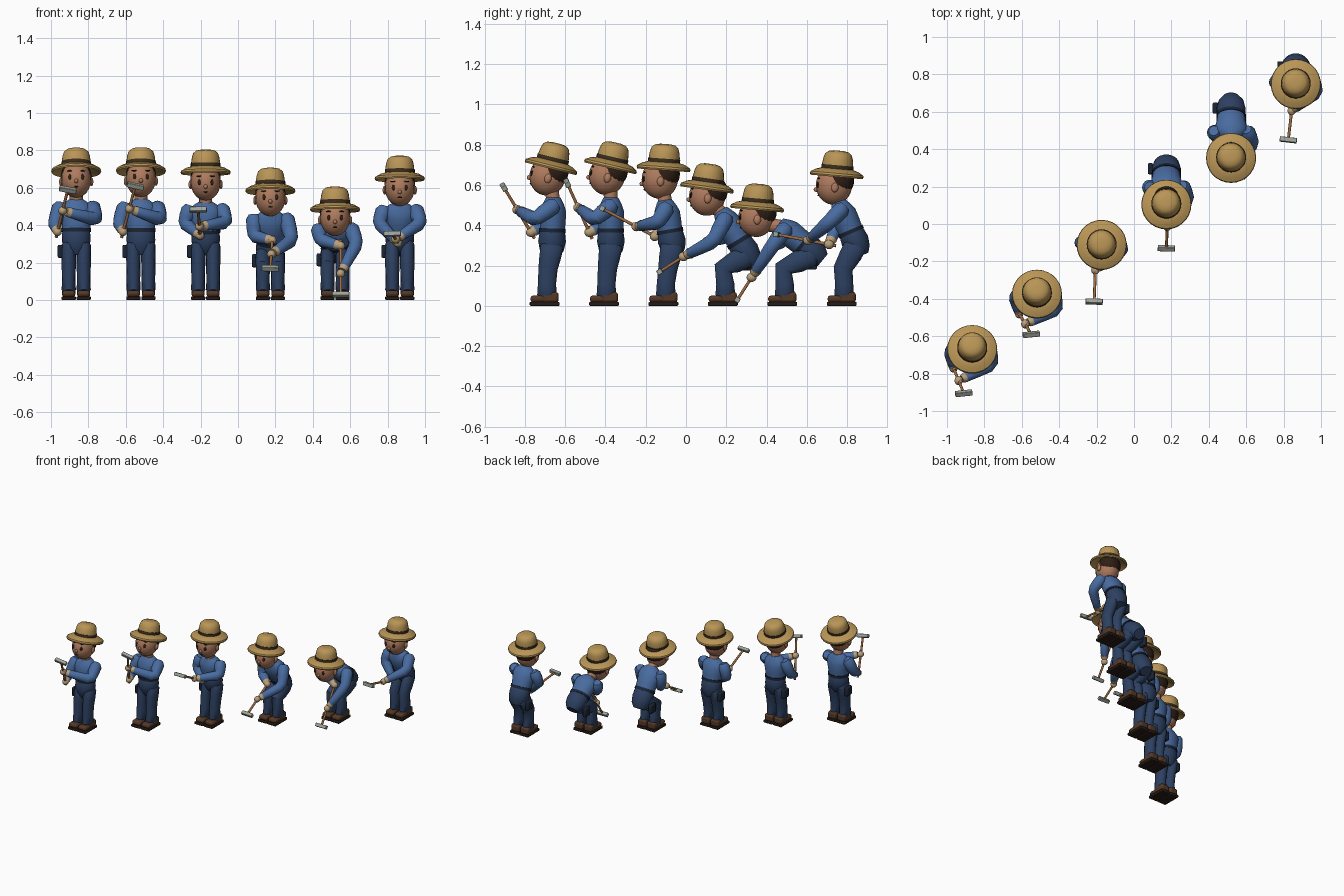
import bpy, bmesh, math
from mathutils import Vector as V, Matrix as M

if "Cube" in bpy.data.objects:
    bpy.data.objects.remove(bpy.data.objects["Cube"])


def material(name, *srgb):
    m = bpy.data.materials.new(name)
    m.diffuse_color = (*[c ** 2.2 for c in srgb], 1)
    m.use_nodes = True
    m.node_tree.nodes["Principled BSDF"].inputs["Base Color"].default_value = m.diffuse_color
    return m


STRAW = material("straw", .72, .58, .34)
BAND = material("dark_band", .24, .19, .14)
SKIN = material("skin", .68, .48, .37)
DARK = material("dark_hair", .20, .14, .11)
SHIRT = material("shirt_blue", .29, .42, .62)
DENIM = material("denim", .19, .26, .38)
BELT = material("belt", .13, .16, .22)
BOOT = material("boot_brown", .33, .23, .17)
SOLE = material("sole", .17, .13, .11)
GLOVE = material("glove", .72, .62, .48)
WOOD = material("wood", .62, .42, .26)
STEEL = material("steel", .62, .64, .60)
made = []
state = {"origin": V(), "tag": ""}


def finish(name, mat, bm):
    bmesh.ops.recalc_face_normals(bm, faces=bm.faces[:])
    me = bpy.data.meshes.new(name)
    bm.to_mesh(me)
    bm.free()
    ob = bpy.data.objects.new(name + state["tag"], me)
    ob.location = state["origin"]
    me.materials.append(mat)
    bpy.context.collection.objects.link(ob)
    made.append(ob)
    return ob


def skin_rings(bm, rings):
    for a, b in zip(rings, rings[1:]):
        for k in range(len(a)):
            j = (k + 1) % len(a)
            bm.faces.new((a[k], a[j], b[j], b[k]))
    bm.faces.new(rings[0])
    bm.faces.new(rings[-1])


def tube(name, mat, pts, radii, n=14, rounded=True):
    """Tapered elliptical tube along a path, side axis carried from X."""
    pts = [V(p) for p in pts]
    radii = [r if isinstance(r, tuple) else (r, r) for r in radii]
    if rounded:
        for end, nxt in ((0, 1), (-1, -2)):
            out = (pts[end] - pts[nxt]).normalized()
            r = radii[end]
            cap = (pts[end] + out * min(r) * .55, (r[0] * .65, r[1] * .65))
            at = 0 if end == 0 else len(pts)
            pts.insert(at, cap[0])
            radii.insert(at, cap[1])
    bm, rings, side = bmesh.new(), [], V((1, 0, 0))
    for i, (p, r) in enumerate(zip(pts, radii)):
        t = V()
        if i > 0:
            t += (p - pts[i - 1]).normalized()
        if i < len(pts) - 1:
            t += (pts[i + 1] - p).normalized()
        t.normalize()
        side = (side - t * side.dot(t)).normalized()
        up = t.cross(side)
        rings.append([bm.verts.new(p + side * r[0] * math.cos(a) + up * r[1] * math.sin(a))
                      for a in (k * math.tau / n for k in range(n))])
    skin_rings(bm, rings)
    return finish(name, mat, bm)


def ball(name, mat, centre, size, frame=M(), seg=16):
    bm = bmesh.new()
    bmesh.ops.create_uvsphere(bm, u_segments=seg, v_segments=seg * 3 // 4, radius=1,
                              matrix=frame @ M.Translation(centre) @ M.Diagonal((*size, 1)))
    return finish(name, mat, bm)


def box(name, mat, centre, size, frame=M(), bevel=.005):
    bm = bmesh.new()
    bmesh.ops.create_cube(bm, size=1, matrix=frame @ M.Translation(centre) @ M.Diagonal((*size, 1)))
    ob = finish(name, mat, bm)
    mod = ob.modifiers.new("soft_edges", "BEVEL")
    mod.width, mod.segments = bevel, 2
    return ob


def lathe(name, mat, profile, frame, n=28):
    bm = bmesh.new()
    rings = [[bm.verts.new(frame @ V((r * math.cos(a), r * math.sin(a), z)))
              for a in (k * math.tau / n for k in range(n))] for r, z in profile]
    skin_rings(bm, rings)
    return finish(name, mat, bm)


def figure(i, pelvis, chest, head, hat, tilt, knee, elbow_l, elbow_r, grip, tool, slide):
    state["origin"] = V((-.865 + .346 * i, -.69 + .295 * i, 0))
    state["tag"] = f"_{i + 1}"
    P, C = V((0, *pelvis)), V((0, *chest))
    spine = lambda t: P.lerp(C, t)
    # torso: trouser seat, belt, shirt, neck
    tube("trouser_seat", DENIM, [spine(-.3), spine(0), spine(.35)],
         [(.068, .06), (.077, .07), (.074, .063)], 18)
    tube("belt", BELT, [spine(.3), spine(.43)], [(.079, .067)] * 2, 18, False)
    tube("shirt", SHIRT, [spine(t) for t in (.35, .65, 1, 1.2, 1.36, 1.46)],
         [(.074, .062), (.078, .065), (.088, .066), (.085, .056), (.06, .044), (.036, .036)], 18, False)
    tube("neck", SKIN, [spine(1.3), V((0, head[0] + .015, head[1] - .03))], [.035, .035], rounded=False)
    # legs, boots
    for s, side in ((-1, "right"), (1, "left")):
        x = s * .04
        hip = P + V((x, 0, -.025))
        kn = V((x, knee, .185))
        tube(side + "_trouser_leg", DENIM,
             [hip, hip.lerp(kn, .5), kn, V((x, 0, .11)), V((x, 0, .055))],
             [(.038, .058), (.039, .055), (.038, .049), (.036, .046), (.038, .05)], rounded=True)
        box(side + "_boot_sole", SOLE, (x, -.012, .01), (.076, .148, .02))
        box(side + "_boot_toe", BOOT, (x, -.04, .034), (.07, .085, .036), bevel=.015)
        box(side + "_boot_heel", BOOT, (x, .016, .042), (.07, .084, .054), bevel=.014)
    box("hip_pouch", BELT, P + V((-.084, 0, -.06)), (.03, .06, .07), bevel=.008)
    # head with face, in a tilted frame
    rot = M.Rotation(-math.radians(tilt), 4, 'X')
    F = M.Translation((0, *head)) @ rot
    ball("head", SKIN, (0, 0, 0), (.08, .09, .098), F, 20)
    ball("hair", DARK, (0, .022, .026), (.081, .076, .08), F, 20)
    ball("nose", SKIN, (0, -.086, -.03), (.011, .013, .012), F, 10)
    ball("mouth", DARK, (0, -.073, -.058), (.012, .004, .004), F, 8)
    for s in (-1, 1):
        ball("ear", SKIN, (s * .081, .005, -.012), (.011, .018, .024), F, 10)
        ball("eye", DARK, (s * .034, -.08, -.006), (.01, .006, .015), F, 10)
        ball("eyebrow", DARK, (s * .034, -.078, .027), (.016, .006, .004), F, 8)
    # straw hat
    H = M.Translation((0, *hat)) @ rot
    lathe("hat_brim", STRAW, [(.07, -.006), (.105, -.014), (.13, -.03), (.134, -.022), (.131, -.012),
                              (.105, .003), (.074, .012)], H)
    lathe("hat_crown", STRAW, [(.077, 0), (.077, .035), (.073, .062), (.066, .083), (.05, .096),
                               (.025, .101), (.004, .101)], H)
    lathe("hat_band", BAND, [(.08, .005), (.08, .028)], H)
    # tool held in both hands
    G, T = V(grip), V(tool)
    d = (T - G).normalized()
    tube("tool_handle", WOOD, [G - d * .035, T], [.0085, .0075], 10, False)
    ax = (V((1, 0, 0)) - d * d.x).normalized()
    ay = d.cross(ax)
    basis = M((ax, ay, d)).transposed().to_4x4()
    box("tool_head", STEEL, (0, 0, 0), (.092, .026, .026), M.Translation(T) @ basis, .003)
    # arms, cuffs, gloves
    for s, side, elbow, hand in ((1, "left", elbow_l, G.lerp(T, slide)), (-1, "right", elbow_r, G)):
        sh = spine(1.17) + V((s * .088, 0, 0))
        e = V(elbow)
        wrist = hand.lerp(e, .2)
        tube(side + "_sleeve", SHIRT, [sh, sh.lerp(e, .5), sh.lerp(e, .85), e.lerp(wrist, .15),
                                       e.lerp(wrist, .6), wrist],
             [.042, .041, .037, .036, .031, .026])
        u = (hand - e).normalized()
        tube(side + "_glove_cuff", GLOVE, [wrist - u * .004, wrist + u * .02], [.028, .022], 12, False)
        ball(side + "_glove", GLOVE, hand, (.023, .025, .023), seg=12)
        ball(side + "_thumb", GLOVE, hand + d * .017 - u * .006, (.011, .012, .013), seg=8)


# six stages of one swing: (y, z) pelvis, chest, head, hat; tilt; knee y; elbows; grip; tool; hand slide
figure(0, (.025, .32), (.03, .47), (.003, .645), (.025, .71), 14, .005,
       (.105, -.06, .43), (-.115, 0, .41), (-.10, -.08, .365), (-.045, -.215, .59), .5)
figure(1, (.022, .32), (.022, .47), (.003, .648), (.025, .712), 13, .005,
       (.105, -.06, .43), (-.115, 0, .41), (-.095, -.085, .365), (-.03, -.195, .61), .5)
figure(2, (.03, .32), (.005, .46), (-.03, .63), (-.01, .703), 4, .01,
       (.108, -.04, .415), (-.112, 0, .41), (-.03, -.055, .345), (-.04, -.315, .483), .35)
figure(3, (.10, .27), (.015, .41), (-.09, .545), (-.088, .605), 8, -.01,
       (.115, -.06, .32), (-.085, -.01, .34), (.01, -.09, .32), (0, -.325, .17), .5)
figure(4, (.13, .275), (.02, .365), (-.14, .44), (-.135, .505), 5, -.005,
       (.115, -.06, .30), (-.075, -.02, .32), (.03, -.07, .29), (.03, -.235, .03), .57)
figure(5, (.055, .32), (-.003, .455), (-.05, .6), (-.035, .67), 5, -.005,
       (.11, -.08, .41), (-.11, -.03, .41), (-.01, -.075, .305), (-.04, -.335, .355), .4)

# smooth shading with sharp edges kept
for ob in made:
    ob.select_set(True)
bpy.context.view_layer.objects.active = made[0]
bpy.ops.object.shade_smooth_by_angle(angle=math.radians(40))
